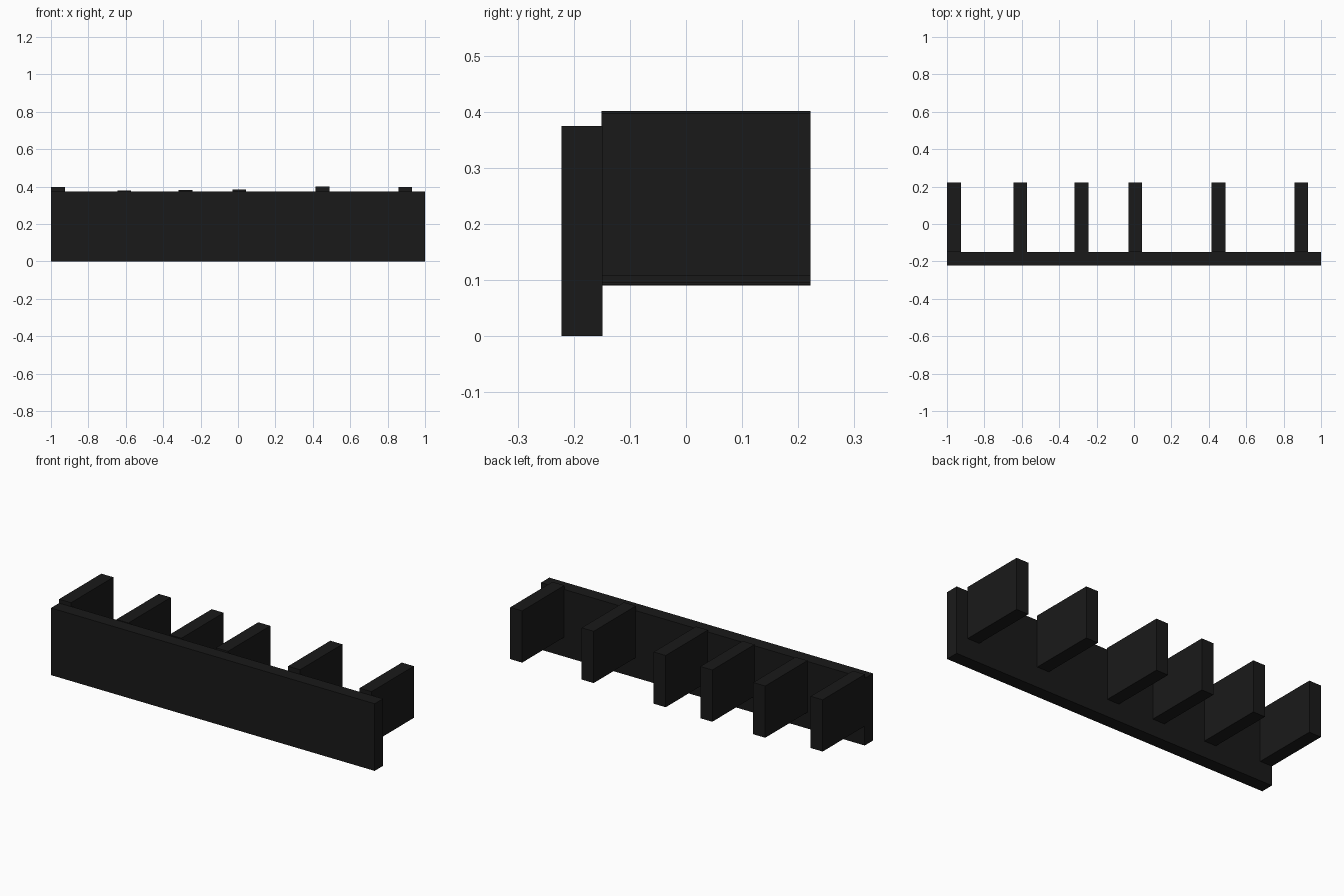
import bpy

if "Cube" in bpy.data.objects:
    bpy.data.objects.remove(bpy.data.objects["Cube"])

black = bpy.data.materials.new("black_paint")
black.diffuse_color = (0.01, 0.01, 0.01, 1)
black.use_nodes = True
black.node_tree.nodes["Principled BSDF"].inputs["Base Color"].default_value = black.diffuse_color


def box(name, x0, x1, y0, y1, z0, z1):
    bpy.ops.mesh.primitive_cube_add(
        size=1, location=((x0 + x1) / 2, (y0 + y1) / 2, (z0 + z1) / 2))
    ob = bpy.context.object
    ob.name = name
    ob.scale = (x1 - x0, y1 - y0, z1 - z0)
    bpy.ops.object.transform_apply(location=False, rotation=False, scale=True)
    ob.data.materials.append(black)
    return ob


# Long front board
box("front_board", -1, 1, -0.222, -0.149, 0, 0.375)

# Fins behind the board: (left edge x, top z), unevenly placed
FIN_WIDTH, FIN_HEIGHT = 0.074, 0.289
fins = [(-1.0, 0.397), (-0.645, 0.379), (-0.318, 0.381),
        (-0.030, 0.385), (0.415, 0.401), (0.857, 0.397)]
for i, (x, top) in enumerate(fins, 1):
    box(f"fin_{i}", x, x + FIN_WIDTH, -0.151, 0.222, top - FIN_HEIGHT, top)
